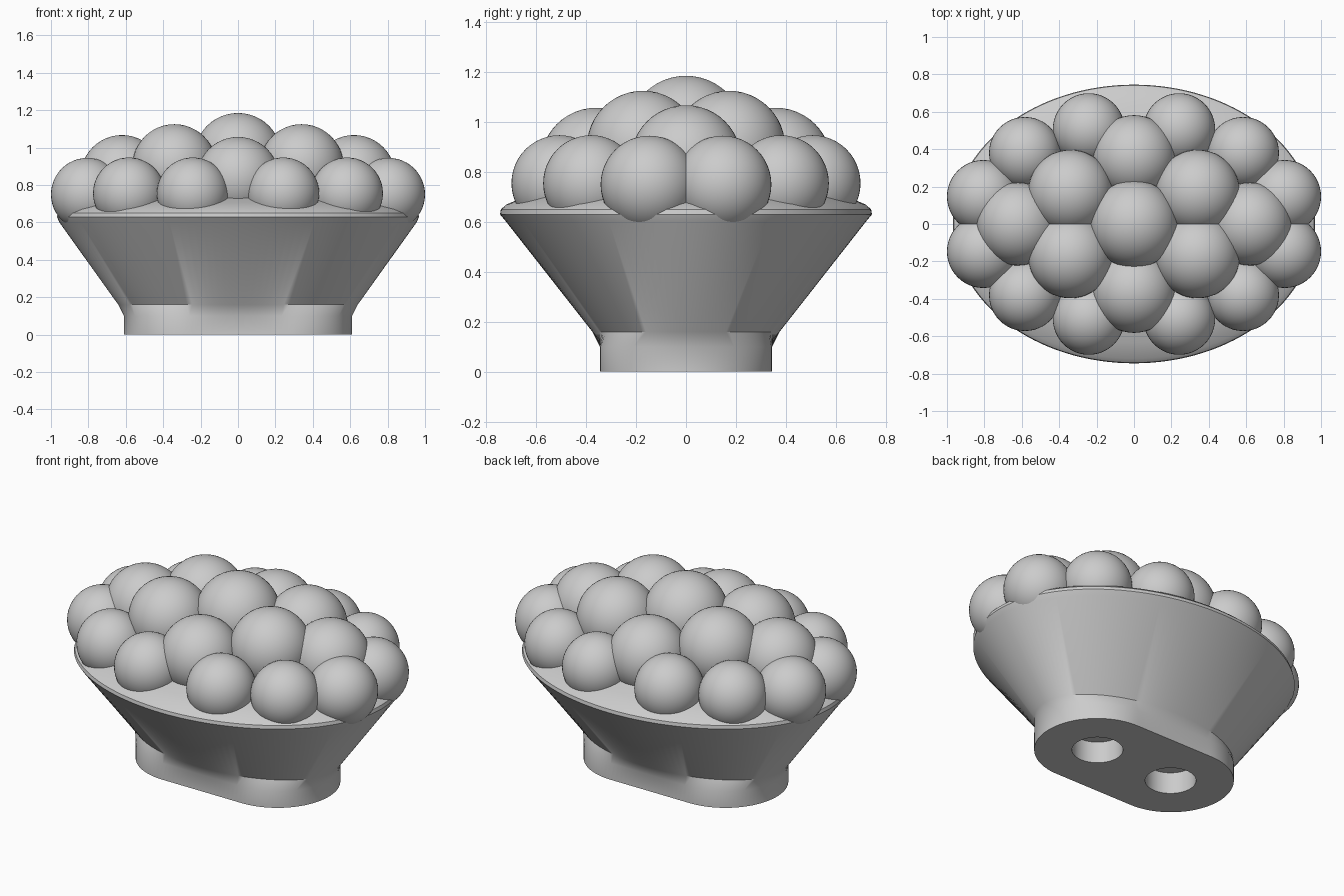
import bpy, bmesh, math

cube = bpy.data.objects.get("Cube")
if cube:
    bpy.data.objects.remove(cube, do_unlink=True)

grey = bpy.data.materials.new("plain_grey")
grey.use_nodes = True
colour = (0.6, 0.6, 0.6, 1)
grey.diffuse_color = colour
grey.node_tree.nodes["Principled BSDF"].inputs["Base Color"].default_value = colour

SEGMENTS = 128


def oval_ring(a, b, z):
    return [(a * math.cos(t), b * math.sin(t), z) for t in
            (2 * math.pi * i / SEGMENTS for i in range(SEGMENTS))]


def slot_ring(a, r, z):
    """Rounded slot outline with half length a and end radius r."""
    ring = []
    for i in range(SEGMENTS):
        t = 2 * math.pi * i / SEGMENTS
        x = a * math.cos(t)
        past = max(0, abs(x) - (a - r))
        y = math.sqrt(max(0, r * r - past * past))
        ring.append((x, math.copysign(y, math.sin(t)), z))
    return ring


def loft(name, rings):
    bm = bmesh.new()
    loops = [[bm.verts.new(p) for p in ring] for ring in rings]
    for low, high in zip(loops, loops[1:]):
        for i in range(SEGMENTS):
            j = (i + 1) % SEGMENTS
            bm.faces.new((low[i], low[j], high[j], high[i]))
    bm.faces.new(loops[0][::-1])
    bm.faces.new(loops[-1])
    bmesh.ops.recalc_face_normals(bm, faces=bm.faces)
    mesh = bpy.data.meshes.new(name)
    bm.to_mesh(mesh)
    bm.free()
    mesh.materials.append(grey)
    obj = bpy.data.objects.new(name, mesh)
    bpy.context.collection.objects.link(obj)
    return obj


# Slot-shaped foot flaring into an oval bowl with a low domed top
rings = [slot_ring(0.61, 0.345, 0), slot_ring(0.61, 0.345, 0.1),
         oval_ring(0.64, 0.375, 0.16), oval_ring(0.955, 0.72, 0.6),
         oval_ring(0.968, 0.745, 0.63)]
for scale, z in ((0.995, 0.65), (0.965, 0.67), (0.85, 0.705),
                 (0.65, 0.75), (0.3, 0.8)):
    rings.append(oval_ring(0.968 * scale, 0.745 * scale, z))
bowl = loft("bowl", rings)

# Two blind holes in the underside
for x in (-0.262, 0.262):
    bpy.ops.mesh.primitive_cylinder_add(vertices=64, radius=0.14, depth=0.26,
                                        location=(x, 0, 0))
    cutter = bpy.context.object
    cutter.name = "hole_cutter"
    cutter.hide_render = True
    cutter.data.materials.append(grey)
    bpy.context.view_layer.objects.active = bowl
    cut = bowl.modifiers.new("hole", "BOOLEAN")
    cut.object = cutter
    cut.solver = "EXACT"
    bpy.ops.object.modifier_apply(modifier=cut.name)
    bpy.data.objects.remove(cutter, do_unlink=True)

bpy.ops.object.select_all(action="DESELECT")
bowl.select_set(True)
bpy.context.view_layer.objects.active = bowl
bpy.ops.object.shade_smooth_by_angle(angle=math.radians(35))


def ball(name, x, y, z, radius):
    bpy.ops.mesh.primitive_uv_sphere_add(segments=48, ring_count=24,
                                         radius=radius, location=(x, y, z))
    obj = bpy.context.object
    obj.name = name
    obj.data.materials.append(grey)
    bpy.ops.object.shade_smooth()


# Heap of balls, each mirrored in x and y
heap = [("top_ball", 0, 0, 0.95, 0.235),
        ("upper_ball", 0.34, 0.172, 0.9, 0.225),
        ("middle_ball", 0, 0.36, 0.835, 0.222),
        ("middle_end_ball", 0.62, 0, 0.845, 0.222),
        ("outer_side_ball", 0.242, 0.507, 0.755, 0.192),
        ("outer_corner_ball", 0.583, 0.38, 0.755, 0.192),
        ("outer_end_ball", 0.805, 0.147, 0.75, 0.195)]
for name, x, y, z, radius in heap:
    for sx in ((1, -1) if x else (1,)):
        for sy in ((1, -1) if y else (1,)):
            ball(name, x * sx, y * sy, z, radius)
